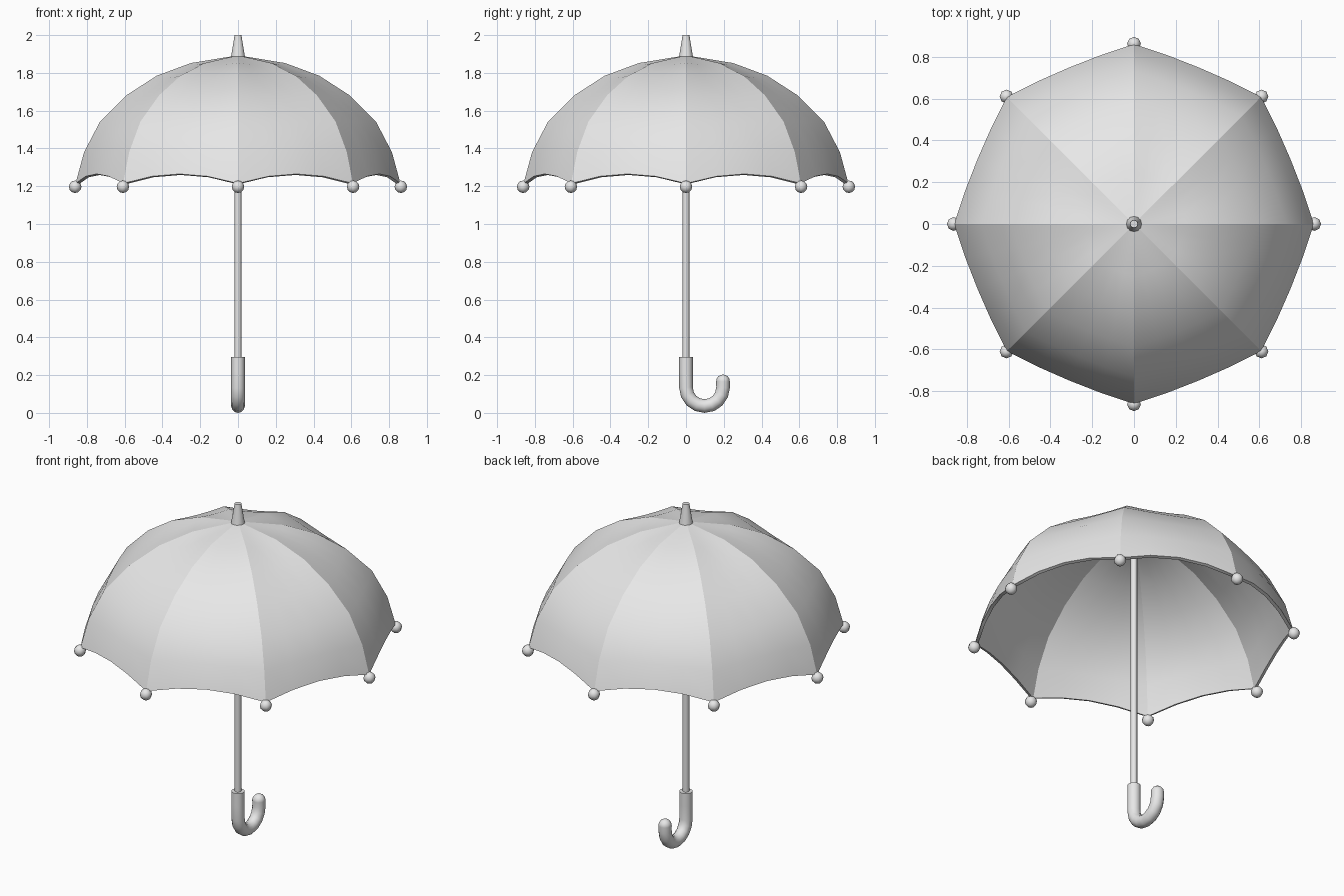
import bpy, bmesh, math
from math import sin, cos, pi, radians

cube = bpy.data.objects.get("Cube")
if cube:
    bpy.data.objects.remove(cube, do_unlink=True)

GREY = (0.8, 0.8, 0.8, 1)
grey = bpy.data.materials.new("plain_grey")
grey.use_nodes = True
grey.diffuse_color = GREY
grey.node_tree.nodes["Principled BSDF"].inputs["Base Color"].default_value = GREY

RIBS = 8
STEPS = 4                      # strips of cloth between two ribs
RIB_PROFILE = [(0.25, 1.852), (0.43, 1.785), (0.59, 1.682),
               (0.73, 1.543), (0.815, 1.38), (0.86, 1.215)]
APEX = 1.893


def finish(name, angle=50):
    """Name the active object, colour it and smooth it."""
    ob = bpy.context.object
    ob.name = name
    ob.data.materials.clear()
    ob.data.materials.append(grey)
    bpy.ops.object.shade_smooth_by_angle(angle=radians(angle))
    return ob


def cone(name, r1, r2, low, high, sides):
    bpy.ops.mesh.primitive_cone_add(vertices=sides, radius1=r1, radius2=r2,
                                    depth=high - low, location=(0, 0, (low + high) / 2))
    return finish(name)


def ball(name, radius, location, segments, rings):
    bpy.ops.mesh.primitive_uv_sphere_add(segments=segments, ring_count=rings,
                                         radius=radius, location=location)
    return finish(name, 80)


# Canopy: rings of cloth, sagging between the ribs and scalloped at the hem
bm = bmesh.new()
count = RIBS * STEPS
rings = []
for k, (r, z) in enumerate(RIB_PROFILE, 1):
    t = k / len(RIB_PROFILE)
    ring = []
    for i in range(count):
        u = (i % STEPS) / STEPS
        sag = 4 * u * (1 - u)
        a = 2 * pi * i / count
        rr = r * (1 - 0.058 * sag)
        zz = z + sag * (0.05 * t ** 4 - 0.015 * sin(pi * t))
        ring.append(bm.verts.new((rr * cos(a), rr * sin(a), zz)))
    rings.append(ring)
apex = bm.verts.new((0, 0, APEX))
for i in range(count):
    j = (i + 1) % count
    bm.faces.new((apex, rings[0][i], rings[0][j]))
    for up, down in zip(rings, rings[1:]):
        bm.faces.new((up[i], down[i], down[j], up[j]))
for f in bm.faces:
    f.smooth = True
# Seams along the ribs and the hem stay sharp
for i in range(0, count, STEPS):
    line = [apex] + [ring[i] for ring in rings]
    for a, b in zip(line, line[1:]):
        bm.edges.get((a, b)).smooth = False
for e in bm.edges:
    if e.is_boundary:
        e.smooth = False
mesh = bpy.data.meshes.new("canopy")
bm.to_mesh(mesh)
bm.free()
canopy = bpy.data.objects.new("canopy", mesh)
bpy.context.collection.objects.link(canopy)
mesh.materials.append(grey)
cloth = canopy.modifiers.new("cloth_thickness", 'SOLIDIFY')
cloth.thickness = 0.018
cloth.offset = -1

# Rib tips
for i in range(RIBS):
    a = 2 * pi * i / RIBS
    ball(f"rib_tip_{i + 1}", 0.033, (0.862 * cos(a), 0.862 * sin(a), 1.197), 8, 6)

# Shaft and top spike
cone("shaft", 0.018, 0.018, 0.25, 1.88, 12)
cone("top_spike", 0.037, 0.018, 1.885, 2.0, 12)

# Hooked handle: a straight grip running into a half circle
HOOK, TUBE = 0.098, 0.036
base = HOOK + TUBE
path = [(0, 0.295), (0, 0.22)]
path += [(HOOK - HOOK * cos(pi * s / 8), base - HOOK * sin(pi * s / 8)) for s in range(9)]
path.append((2 * HOOK, 0.167))
curve = bpy.data.curves.new("handle", 'CURVE')
curve.dimensions = '3D'
curve.bevel_depth = TUBE
curve.bevel_resolution = 4
curve.use_fill_caps = True
spline = curve.splines.new('POLY')
spline.points.add(len(path) - 1)
for p, (y, z) in zip(spline.points, path):
    p.co = (0, y, z, 1)
handle = bpy.data.objects.new("handle", curve)
bpy.context.collection.objects.link(handle)
bpy.ops.object.select_all(action='DESELECT')
handle.select_set(True)
bpy.context.view_layer.objects.active = handle
bpy.ops.object.convert(target='MESH')
finish("handle")
ball("handle_end", TUBE, (0, 2 * HOOK, 0.167), 12, 8)
